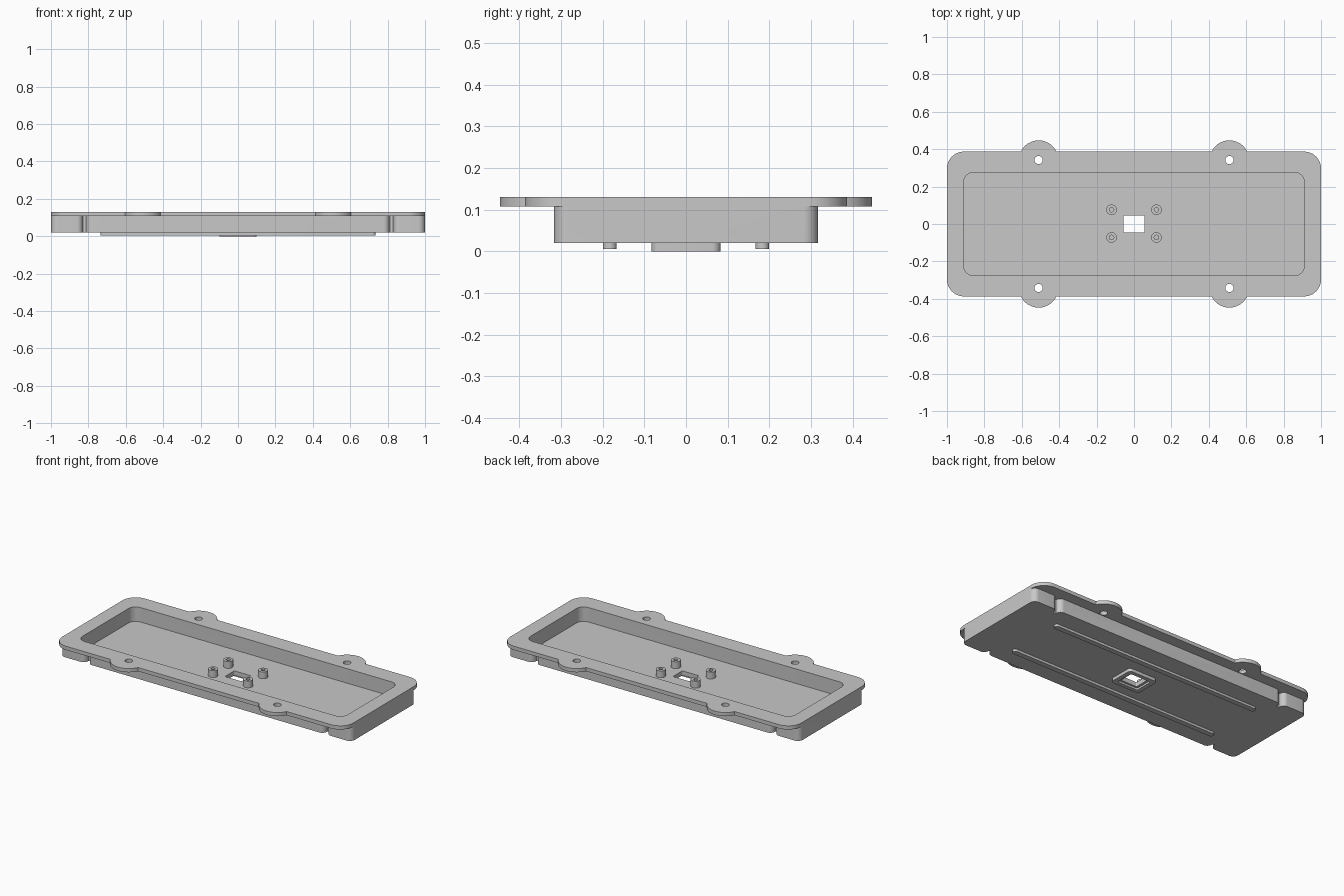
import bpy, bmesh, math
from mathutils import Vector

if "Cube" in bpy.data.objects:
    bpy.data.objects.remove(bpy.data.objects["Cube"], do_unlink=True)

grey = bpy.data.materials.new("plain grey")
grey.use_nodes = True
colour = (0.58, 0.58, 0.58, 1)
grey.diffuse_color = colour
grey.node_tree.nodes["Principled BSDF"].inputs["Base Color"].default_value = colour


def fillet(corners, steps=8):
    """Round each (x, y, radius) corner of a closed outline."""
    out = []
    for i, (x, y, r) in enumerate(corners):
        p = Vector((x, y))
        a = (Vector(corners[i - 1][:2]) - p).normalized()
        b = (Vector(corners[(i + 1) % len(corners)][:2]) - p).normalized()
        half = a.angle(b) / 2
        centre = p + (a + b).normalized() * r / math.sin(half)
        start = p + a * r / math.tan(half) - centre
        end = p + b * r / math.tan(half) - centre
        for k in range(steps + 1):
            out.append(centre + start.lerp(end, k / steps).normalized() * r)
    return out


def mirrored(quarter):
    """Mirror a +x +y quarter outline around both axes."""
    left = [(-x, y, r) for x, y, r in reversed(quarter)]
    top = quarter + left
    return top + [(-x, -y, r) for x, y, r in top]


def prism(name, outline, z0, z1):
    bm = bmesh.new()
    face = bm.faces.new([bm.verts.new((p[0], p[1], z0)) for p in outline])
    ext = bmesh.ops.extrude_face_region(bm, geom=[face])
    for v in ext["geom"]:
        if isinstance(v, bmesh.types.BMVert):
            v.co.z = z1
    bmesh.ops.recalc_face_normals(bm, faces=bm.faces)
    mesh = bpy.data.meshes.new(name)
    bm.to_mesh(mesh)
    bm.free()
    mesh.materials.append(grey)
    obj = bpy.data.objects.new(name, mesh)
    bpy.context.collection.objects.link(obj)
    return obj


def slab(name, hx, hy, r, z0, z1, cy=0):
    pts = fillet(mirrored([(hx, hy, r)]))
    return prism(name, [(p[0], p[1] + cy) for p in pts], z0, z1)


def disc(name, x, y, r, z0, z1, n=40):
    angles = [2 * math.pi * k / n for k in range(n)]
    return prism(name, [(x + r * math.cos(t), y + r * math.sin(t)) for t in angles], z0, z1)


def combine(base, other, operation):
    """Apply a boolean and discard the second object."""
    mod = base.modifiers.new("combine", "BOOLEAN")
    mod.operation, mod.object, mod.solver = operation, other, "EXACT"
    graph = bpy.context.evaluated_depsgraph_get()
    mesh = bpy.data.meshes.new_from_object(base.evaluated_get(graph))
    base.modifiers.clear()
    base.data = mesh
    bpy.data.objects.remove(other, do_unlink=True)


BOTTOM, FLOOR, RIM, TOP = 0.02, 0.04, 0.107, 0.13

# Rim flange with four rounded screw tabs
tray = slab("tray", 1, 0.387, 0.09, RIM, TOP)
tabs = [(sx * 0.51, sy * 0.342) for sx in (-1, 1) for sy in (-1, 1)]
for x, y in tabs:
    combine(tray, disc("tab", x, y, 0.105, RIM, TOP, 64), "UNION")

# Tub body with a narrow notch near each corner
quarter = [(1, 0.317, 0.035), (0.83, 0.317, 0.03), (0.83, 0.28, 0.004),
           (0.81, 0.28, 0.004), (0.81, 0.317, 0.03)]
combine(tray, prism("tub", fillet(mirrored(quarter)), BOTTOM, RIM + 0.01), "UNION")

# Underside runners and socket boss
for sy in (-1, 1):
    combine(tray, slab("runner", 0.735, 0.0165, 0.016, 0.005, BOTTOM + 0.01, sy * 0.183), "UNION")
combine(tray, slab("socket_boss", 0.1, 0.083, 0.02, 0, BOTTOM + 0.01), "UNION")

# Inner pocket, stepped socket opening and screw holes
combine(tray, slab("pocket", 0.91, 0.275, 0.05, FLOOR, TOP + 0.1), "DIFFERENCE")
combine(tray, slab("socket_step", 0.072, 0.058, 0.01, -0.1, 0.012), "DIFFERENCE")
combine(tray, slab("socket_hole", 0.057, 0.046, 0.006, -0.1, TOP), "DIFFERENCE")
for x, y in tabs:
    combine(tray, disc("screw_hole", x, y, 0.022, RIM - 0.05, TOP + 0.1), "DIFFERENCE")

# Hollow mounting posts around the opening
for x in (-0.12, 0.12):
    for y in (-0.072, 0.076):
        combine(tray, disc("post", x, y, 0.028, FLOOR - 0.01, FLOOR + 0.042), "UNION")
        combine(tray, disc("post_hole", x, y, 0.012, FLOOR + 0.002, TOP), "DIFFERENCE")

# Smooth the rounded walls, keep edges sharp
bpy.ops.object.select_all(action="DESELECT")
tray.select_set(True)
bpy.context.view_layer.objects.active = tray
bpy.ops.object.shade_smooth_by_angle(angle=math.radians(30))
